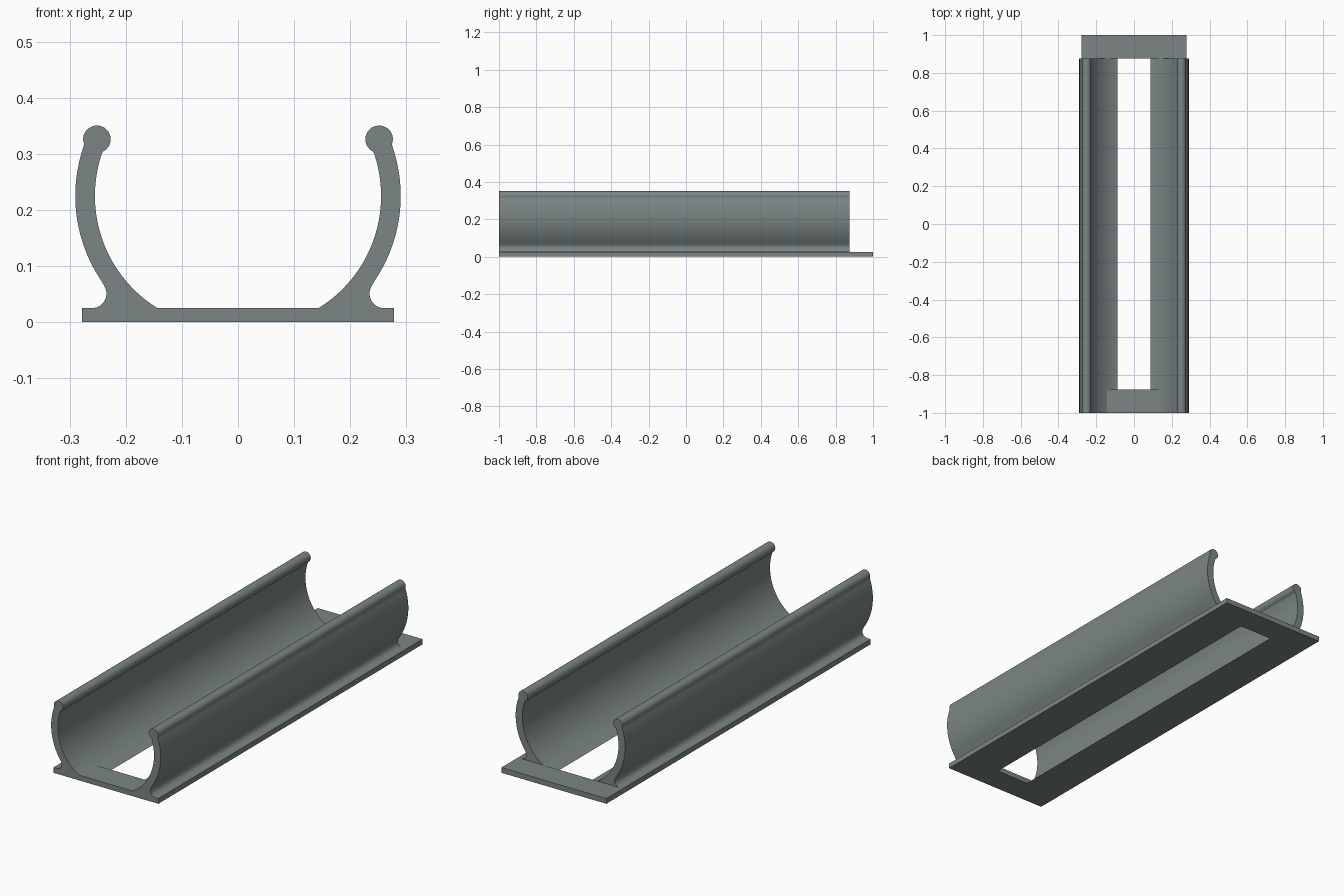
import bpy, bmesh, math

if "Cube" in bpy.data.objects:
    bpy.data.objects.remove(bpy.data.objects["Cube"])

grey = bpy.data.materials.new("slate grey")
grey.diffuse_color = (0.2, 0.235, 0.235, 1)
grey.use_nodes = True
grey.node_tree.nodes["Principled BSDF"].inputs["Base Color"].default_value = grey.diffuse_color


def arc(cx, cz, r, a0, a1, n):
    """Points of an arc, angles in degrees."""
    angles = [math.radians(a0 + (a1 - a0) * i / n) for i in range(n + 1)]
    return [(cx + r * math.cos(a), cz + r * math.sin(a)) for a in angles]


def mirrored(half):
    """Close a right-hand half profile with its left-hand mirror."""
    return half + [(-x, z) for x, z in reversed(half)]


def extrude(name, profile, y0, y1):
    """Extrude an xz profile along y into a solid."""
    bm = bmesh.new()
    face = bm.faces.new([bm.verts.new((x, y0, z)) for x, z in profile])
    new = bmesh.ops.extrude_face_region(bm, geom=[face])["geom"]
    verts = [v for v in new if isinstance(v, bmesh.types.BMVert)]
    bmesh.ops.translate(bm, verts=verts, vec=(0, y1 - y0, 0))
    bmesh.ops.recalc_face_normals(bm, faces=bm.faces)
    mesh = bpy.data.meshes.new(name)
    bm.to_mesh(mesh)
    bm.free()
    mesh.materials.append(grey)
    obj = bpy.data.objects.new(name, mesh)
    bpy.context.collection.objects.link(obj)
    return obj


# Inner bore angles where it meets the floor top and the underside
BORE = (0.02, 0.225, 0.235)
floor_angle = math.degrees(math.asin(-0.2 / 0.235))
under_angle = math.degrees(math.asin(-0.225 / 0.235))

# Cradle section: base edge, foot fillet, outer wall, rim bead, inner wall
half = [(0.278, 0), (0.278, 0.025)]
half += arc(0.2605, 0.051, 0.026, 270, 148, 14)
half += arc(0.021, 0.225, 0.269, -34, 19, 24)
half += arc(0.2515, 0.326, 0.0245, -21, 244, 28)
half += arc(*BORE, 19, floor_angle, 32)
cradle = extrude("cradle", mirrored(half), -1, 1)

# Slot through the floor, its sides continuing the curved inner wall
slot = [(0.143, 0.06)] + arc(*BORE, floor_angle, under_angle, 8) + [(0.07, -0.03)]
slot_cutter = extrude("slot_cutter", mirrored(slot), -0.875, 0.875)

# Cut the walls away above the rear tab
tab_cutter = extrude("tab_cutter", mirrored([(0.4, 0.025), (0.4, 0.5)]), 0.875, 1.1)

bpy.context.view_layer.objects.active = cradle
cradle.select_set(True)
for cutter in (slot_cutter, tab_cutter):
    cutter.hide_render = True
    mod = cradle.modifiers.new(cutter.name, 'BOOLEAN')
    mod.operation = 'DIFFERENCE'
    mod.solver = 'EXACT'
    mod.object = cutter
    bpy.ops.object.modifier_apply(modifier=mod.name)
    bpy.data.objects.remove(cutter)

bpy.ops.object.shade_smooth_by_angle(angle=math.radians(30))
